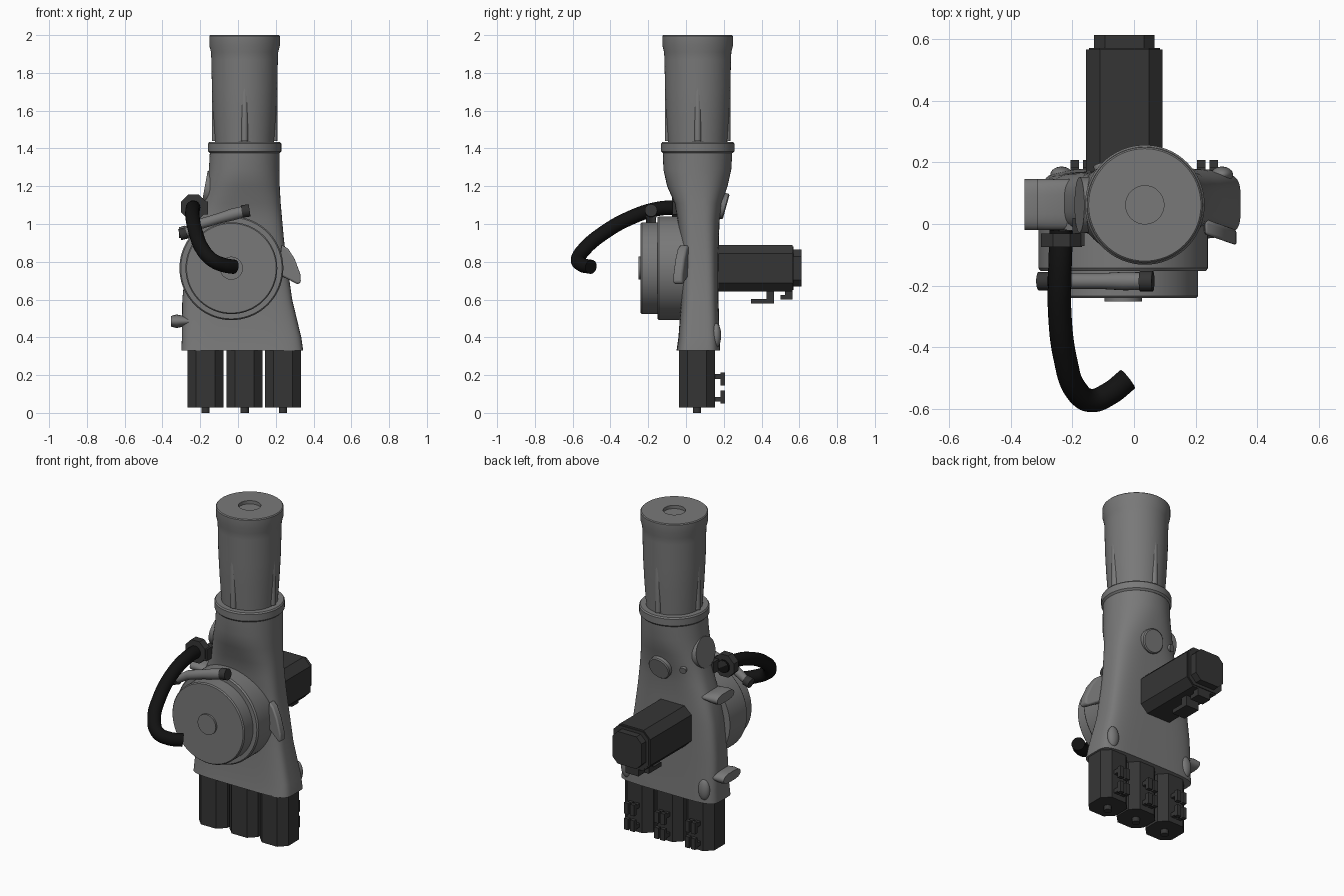
import bpy, bmesh, math
from mathutils import Vector

if "Cube" in bpy.data.objects:
    bpy.data.objects.remove(bpy.data.objects["Cube"], do_unlink=True)


def material(name, v):
    m = bpy.data.materials.new(name)
    m.use_nodes = True
    m.diffuse_color = (v, v, v, 1)
    m.node_tree.nodes["Principled BSDF"].inputs["Base Color"].default_value = (v, v, v, 1)
    return m


GREY = material("mid grey", 0.19)
DARK = material("charcoal", 0.036)
BLACK = material("black rubber", 0.006)


def finish(ob, mat, angle=35):
    ob.data.materials.clear()
    ob.data.materials.append(mat)
    bpy.ops.object.select_all(action='DESELECT')
    ob.select_set(True)
    bpy.context.view_layer.objects.active = ob
    bpy.ops.object.shade_smooth_by_angle(angle=math.radians(angle))
    return ob


def loft(name, rings, mat, bevel=0):
    """Skin a list of equal-length point rings and cap both ends."""
    bm = bmesh.new()
    loops = [[bm.verts.new(p) for p in ring] for ring in rings]
    n = len(loops[0])
    for a, b in zip(loops, loops[1:]):
        for i in range(n):
            bm.faces.new((a[i], a[(i + 1) % n], b[(i + 1) % n], b[i]))
    bm.faces.new(loops[0])
    bm.faces.new(loops[-1])
    bmesh.ops.recalc_face_normals(bm, faces=bm.faces)
    me = bpy.data.meshes.new(name)
    bm.to_mesh(me)
    bm.free()
    ob = bpy.data.objects.new(name, me)
    bpy.context.collection.objects.link(ob)
    if bevel:
        mod = ob.modifiers.new("soft edges", 'BEVEL')
        mod.width, mod.segments = bevel, 3
    return finish(ob, mat)


def lathe(name, centre, axis, profile, mat, sides=64, turn=0.0):
    """Turn (radius, distance) pairs around an axis."""
    rot = Vector((0, 0, 1)).rotation_difference(Vector(axis))
    rings = []
    for r, t in profile:
        angles = [turn + math.tau * i / sides for i in range(sides)]
        rings.append([Vector(centre) + rot @ Vector((r * math.cos(a), r * math.sin(a), t))
                      for a in angles])
    return loft(name, rings, mat)


def box(name, x, y, z, mat, bevel=0):
    rings = [[(x[0], y[0], h), (x[1], y[0], h), (x[1], y[1], h), (x[0], y[1], h)] for h in z]
    return loft(name, rings, mat, bevel)


def octagon(w, c):
    """Square of half-width w with corners cut by c."""
    k = w - c
    return [(w, -k), (w, k), (k, w), (-k, w), (-w, k), (-w, -k), (-k, -w), (k, -w)]


# Main housing: round neck blending into a wide flat foot
def section(z, x0, x1, y0, y1, n, count=64):
    ring = []
    for i in range(count):
        a = math.tau * i / count
        c, s = math.cos(a), math.sin(a)
        ring.append(((x0 + x1) / 2 + (x1 - x0) / 2 * math.copysign(abs(c) ** (2 / n), c),
                     (y0 + y1) / 2 + (y1 - y0) / 2 * math.copysign(abs(s) ** (2 / n), s), z))
    return ring


housing = [
    (0.33, -0.3, 0.345, -0.05, 0.18, 5),
    (0.40, -0.297, 0.335, -0.04, 0.178, 5),
    (0.60, -0.295, 0.287, -0.026, 0.172, 4.5),
    (0.80, -0.275, 0.258, -0.025, 0.172, 4),
    (0.92, -0.245, 0.243, -0.035, 0.174, 3.6),
    (1.02, -0.212, 0.234, -0.045, 0.178, 3.2),
    (1.11, -0.187, 0.226, -0.06, 0.19, 2.8),
    (1.20, -0.168, 0.221, -0.1, 0.22, 2.4),
    (1.29, -0.154, 0.219, -0.12, 0.24, 2.1),
    (1.40, -0.148, 0.219, -0.122, 0.246, 2),
]
loft("housing", [section(*s) for s in housing], GREY)

# Neck collar and upper sleeve with a shallow socket in its top
NECK = (0.035, 0.062, 0)
lathe("neck_collar", NECK, (0, 0, 1),
      [(0.184, 1.375), (0.194, 1.385), (0.194, 1.425), (0.188, 1.433), (0.16, 1.433)], GREY)
lathe("upper_sleeve", NECK, (0, 0, 1),
      [(0.156, 1.42), (0.158, 1.46), (0.166, 1.58), (0.173, 1.72), (0.176, 1.87),
       (0.178, 1.91), (0.187, 1.945), (0.187, 1.995), (0.182, 2.0),
       (0.062, 2.0), (0.062, 1.98)], GREY)
for i in range(4):
    a = math.tau * i / 4
    p = (NECK[0] + 0.155 * math.cos(a), NECK[1] + 0.155 * math.sin(a), 0)
    lathe(f"sleeve_rib_{i + 1}", p, (0, 0, 1), [(0.018, 1.44), (0.018, 1.72), (0.004, 1.8)],
          GREY, sides=16)

# Front drum with raised hub
lathe("drum", (-0.035, 0.02, 0.766), (0, -1, 0),
      [(0.275, 0), (0.275, 0.163), (0.268, 0.172), (0.243, 0.172), (0.243, 0.253),
       (0.237, 0.26)], GREY, sides=96)
lathe("drum_hub", (-0.035, -0.23, 0.766), (0, -1, 0), [(0.061, 0), (0.061, 0.021)], GREY)

# Rear motor with end cap and two plugs underneath
def motor_y(name, w, c, y0, y1):
    loft(name, [[(-0.031 + x, y, 0.766 + z) for x, z in octagon(w, c)] for y in (y0, y1)], DARK)


motor_y("rear_motor", 0.115, 0.035, 0.15, 0.57)
motor_y("rear_motor_flange", 0.124, 0.045, 0.15, 0.565)
motor_y("rear_motor_cap", 0.098, 0.035, 0.56, 0.612)
for i, (y0, y1, z0) in enumerate([(0.345, 0.465, 0.578), (0.5, 0.565, 0.6)]):
    box(f"rear_plug_{i + 1}", (-0.075, 0.013), (y0, y1), (z0, z0 + 0.025), DARK)
    box(f"rear_plug_stem_{i + 1}", (-0.075, 0.013), (y1 - 0.04, y1), (z0, 0.65), DARK)

# Three lower motors with shafts and rear plugs
for i, x in enumerate((-0.172, 0.035, 0.238)):
    for part, w, c in (("core", 0.088, 0.03), ("shell", 0.096, 0.045)):
        loft(f"lower_motor_{part}_{i + 1}",
             [[(x + u, 0.058 + v, z) for u, v in octagon(w, c)] for z in (0.028, 0.34)], DARK)
    lathe(f"lower_shaft_{i + 1}", (x, 0.058, 0), (0, 0, 1), [(0.022, 0), (0.022, 0.04)],
          DARK, sides=24)
    for side in (-0.02, 0.02):
        for j, (z, low) in enumerate([(0.05, 0.05), (0.145, 0.17)]):
            px = (x + side - 0.014, x + side + 0.014)
            tag = f"{i + 1}_{j + 1}_{'a' if side < 0 else 'b'}"
            box("plug_tip_" + tag, px, (0.183, 0.207), (z, z + 0.068), DARK)
            box("plug_stem_" + tag, px, (0.14, 0.19), (low + 0.01, low + 0.035), DARK)

# Cable with its clamp ring
cu = bpy.data.curves.new("cable", 'CURVE')
cu.dimensions = '3D'
cu.bevel_depth, cu.bevel_resolution, cu.resolution_u = 0.038, 6, 10
cu.use_fill_caps = True
path = [(-0.235, -0.02, 1.088), (-0.24, -0.15, 1.08), (-0.24, -0.3, 1.03), (-0.222, -0.44, 0.95),
        (-0.19, -0.535, 0.87), (-0.14, -0.572, 0.812), (-0.08, -0.55, 0.784), (-0.02, -0.503, 0.773)]
sp = cu.splines.new('BEZIER')
sp.bezier_points.add(len(path) - 1)
for bp, p in zip(sp.bezier_points, path):
    bp.co = p
    bp.handle_left_type = bp.handle_right_type = 'AUTO'
cable = bpy.data.objects.new("cable", cu)
bpy.context.collection.objects.link(cable)
bpy.ops.object.select_all(action='DESELECT')
cable.select_set(True)
bpy.context.view_layer.objects.active = cable
bpy.ops.object.convert(target='MESH')
finish(bpy.context.view_layer.objects.active, BLACK)
lathe("cable_clamp", (-0.235, -0.03, 1.09), (0, -1, 0),
      [(0.035, -0.01), (0.035, 0), (0.072, 0), (0.072, 0.045)], DARK, sides=8, turn=math.pi / 8)
box("clamp_arm", (-0.2, -0.16), (-0.072, 0.02), (1.05, 1.12), DARK)

# Curved rail over the drum with dark end stops
rail = [(-0.29, 0.945, 0.022), (-0.2, 1.0, 0.026), (-0.1, 1.03, 0.026), (-0.03, 1.05, 0.03),
        (0.04, 1.068, 0.028)]
loft("drum_rail", [[(x + 0.3 * r * math.sin(a), -0.185 + r * math.cos(a), z - r * math.sin(a))
                    for a in (math.tau * i / 20 for i in range(20))] for x, z, r in rail], GREY)
lathe("rail_stop_upper", (0.02, -0.185, 1.066), (1, 0, 0.15), [(0.033, 0), (0.033, 0.042)], DARK, 24)
lathe("rail_stop_lower", (-0.272, -0.185, 0.954), (-1, 0, -0.3), [(0.03, 0), (0.03, 0.038)], DARK, 24)

# Side paddles, flaring outward
for name, x0, x1, z in (("lower_paddle", -0.355, -0.24, 0.485), ("upper_paddle", -0.312, -0.2, 0.955)):
    rings = []
    for x, h in ((x0, 0.028), (x0 + 0.03, 0.036), (x1, 0.018)):
        rings.append([(x, 0.063 + 0.082 * math.copysign(abs(math.cos(a)) ** 0.6, math.cos(a)),
                       z + h * math.sin(a)) for a in (math.tau * i / 32 for i in range(32))])
    loft(name, rings, GREY)

# Swept fin on the opposite side
fin = [(0.23, 0.89), (0.265, 0.87), (0.3, 0.815), (0.33, 0.735), (0.333, 0.69), (0.315, 0.68),
       (0.27, 0.705), (0.22, 0.73)]
loft("side_fin", [[(x, y - 0.35 * (x - 0.22), z) for x, z in fin] for y in (-0.03, 0.02)],
     GREY, bevel=0.01)

# Raised covers and foot bosses on the back
lathe("back_cover", (0.035, 0.18, 1.1), (0, 1, -0.28), [(0.07, 0), (0.07, 0.028), (0.064, 0.034)], GREY)
lathe("side_cover", (-0.165, 0.062, 1.19), (-1, 0, 0.18), [(0.09, -0.03), (0.09, 0.012)], GREY)
lathe("back_screw", (-0.1, 0.15, 1.12), (-0.3, 1, -0.25), [(0.02, 0), (0.02, 0.045)], GREY, 20)
for side, x in (("left", 0.285), ("right", -0.235)):
    bpy.ops.mesh.primitive_uv_sphere_add(segments=32, ring_count=16, location=(x, 0.16, 0.41))
    boss = bpy.context.object
    boss.name = f"foot_boss_{side}"
    boss.scale = (0.036, 0.026, 0.065)
    finish(boss, GREY, 60)
